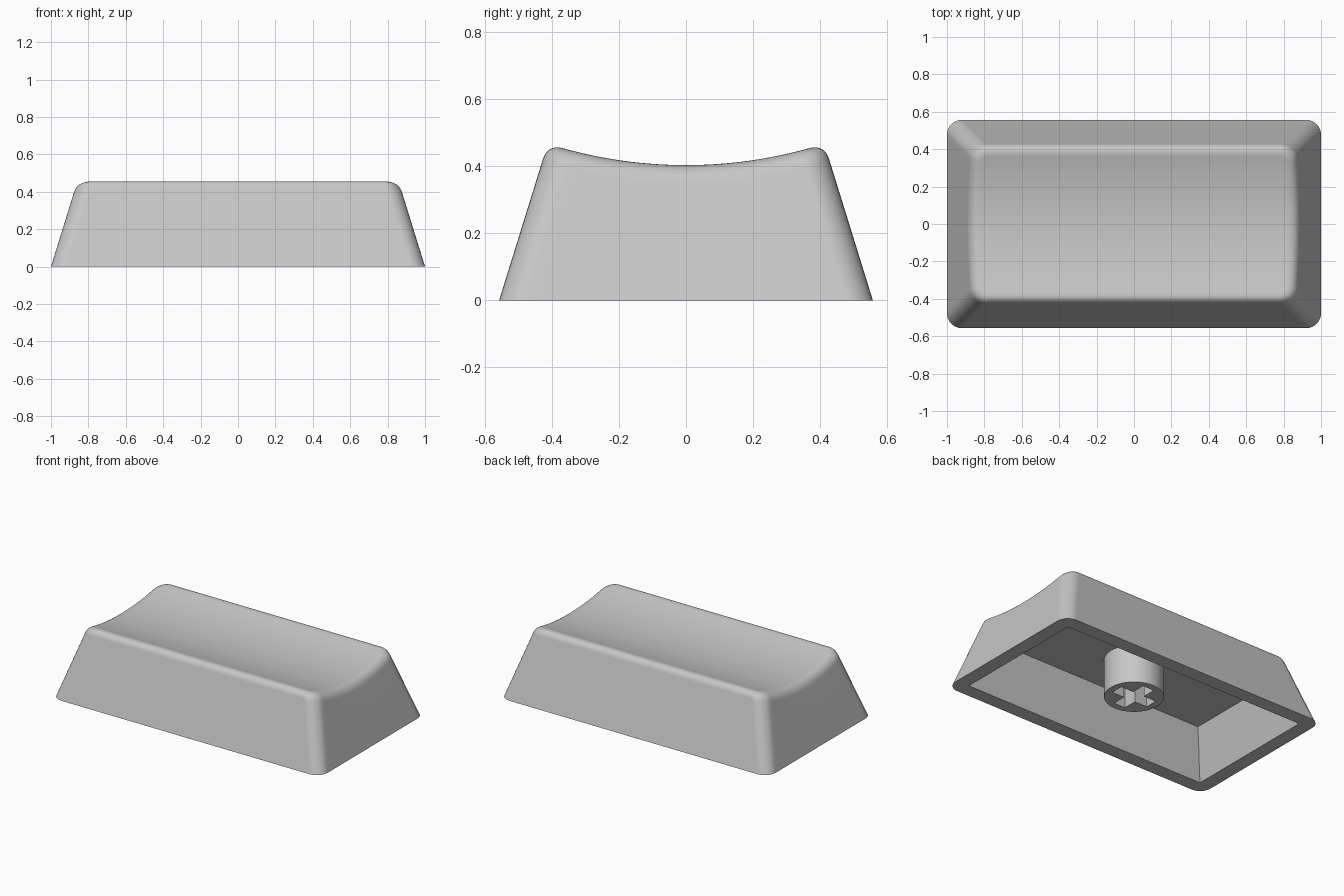
import bpy, bmesh, math

if "Cube" in bpy.data.objects:
    bpy.data.objects.remove(bpy.data.objects["Cube"])

HALF_X, HALF_Y = 1.0, 0.557      # base half sizes
SLOPE = 0.31                     # inward lean of the walls
DISH_R, DISH_Z = 1.36, 0.403     # cylindrical dish in the top
FILLET, CORNER = 0.052, 0.08     # top edge and corner rounding
WALL, CEILING = 0.094, 0.31      # hollow underside

grey = bpy.data.materials.new("light grey plastic")
grey.diffuse_color = (0.57, 0.57, 0.57, 1)
grey.use_nodes = True
grey.node_tree.nodes["Principled BSDF"].inputs["Base Color"].default_value = grey.diffuse_color


def dish(y):
    return DISH_Z + DISH_R - math.sqrt(DISH_R ** 2 - y * y)


# Right half of a rounded rectangle: (corner-centre fractions, outward direction)
N_ARC, N_SIDE = 8, 24
half = []
for i in range(N_ARC + 1):
    a = math.radians(-90 + 90 * i / N_ARC)
    half.append((1, -1, math.cos(a), math.sin(a)))
half += [(1, -1 + 2 * i / N_SIDE, 1, 0) for i in range(1, N_SIDE)]
half += [(x, -y, nx, -ny) for x, y, nx, ny in reversed(half[:N_ARC + 1])]


def place(p, inset, r):
    fx, fy, nx, ny = p
    return (fx * (HALF_X - inset - r) + r * nx, fy * (HALF_Y - inset - r) + r * ny)


def flat_ring(z, inset, r):
    return [(*place(p, inset, r), z) for p in half]


def dished_ring(drop, extra, r):
    """Ring that follows the dish, lowered by drop and moved inward by extra."""
    pts = []
    for p in half:
        z = DISH_Z
        for _ in range(12):
            x, y = place(p, SLOPE * z + extra, r)
            z = dish(y) - drop
        pts.append((x, y, z))
    return pts


# Shell: ceiling, cavity wall, rim, outer wall, rounded edge, dished top
rings = [flat_ring(CEILING, WALL + SLOPE * CEILING, 0),
         flat_ring(0, WALL, 0),
         flat_ring(0, 0, CORNER)]
STEPS = 8
for i in range(STEPS + 1):
    t = i / STEPS
    e = FILLET * t * t
    rings.append(dished_ring(FILLET * (1 - t) ** 2, e, CORNER - 0.8 * e))

bm = bmesh.new()
loops = []
for pts in rings:
    right = [bm.verts.new(p) for p in pts]
    left = [bm.verts.new((-x, y, z)) for x, y, z in pts]
    loops.append(right + left[::-1])
n = len(loops[0])
for a, b in zip(loops, loops[1:]):
    for i in range(n):
        j = (i + 1) % n
        bm.faces.new((a[i], a[j], b[j], b[i]))
for loop in (loops[0], loops[-1]):          # ceiling and dished top
    for i in range(n // 2 - 1):
        bm.faces.new((loop[i], loop[i + 1], loop[n - 2 - i], loop[n - 1 - i]))
bmesh.ops.remove_doubles(bm, verts=bm.verts, dist=1e-5)
bmesh.ops.recalc_face_normals(bm, faces=bm.faces)
mesh = bpy.data.meshes.new("cap_shell")
bm.to_mesh(mesh)
bm.free()
shell = bpy.data.objects.new("cap_shell", mesh)
bpy.context.collection.objects.link(shell)

# Stem under the ceiling
STEM_Z = 0.055
bpy.ops.mesh.primitive_cylinder_add(vertices=64, radius=0.18, depth=CEILING - STEM_Z,
                                    location=(0, 0, (CEILING + STEM_Z) / 2))
stem = bpy.context.object
stem.name = "stem"

# Cross-shaped socket cutter
ARM, W = 0.135, 0.042
quarter = [(ARM, -W), (ARM, W), (W, W)]
cross = []
for k in range(4):
    c, s = round(math.cos(k * math.pi / 2)), round(math.sin(k * math.pi / 2))
    cross += [(x * c - y * s, x * s + y * c) for x, y in quarter]
bm = bmesh.new()
face = bm.faces.new([bm.verts.new((x, y, -0.1)) for x, y in cross])
out = bmesh.ops.extrude_face_region(bm, geom=[face])
for v in out["geom"]:
    if isinstance(v, bmesh.types.BMVert):
        v.co.z = CEILING + 0.1
bmesh.ops.recalc_face_normals(bm, faces=bm.faces)
mesh = bpy.data.meshes.new("socket_cutter")
bm.to_mesh(mesh)
bm.free()
cutter = bpy.data.objects.new("socket_cutter", mesh)
bpy.context.collection.objects.link(cutter)

mod = stem.modifiers.new("socket", 'BOOLEAN')
mod.operation, mod.solver, mod.object = 'DIFFERENCE', 'EXACT', cutter
bpy.context.view_layer.objects.active = stem
bpy.ops.object.modifier_apply(modifier=mod.name)
bpy.data.objects.remove(cutter)

# Colour and shading
for ob in (shell, stem):
    ob.data.materials.clear()
    ob.data.materials.append(grey)
    bpy.ops.object.select_all(action='DESELECT')
    ob.select_set(True)
    bpy.context.view_layer.objects.active = ob
    bpy.ops.object.shade_smooth_by_angle(angle=math.radians(30))
    wn = ob.modifiers.new("even_shading", 'WEIGHTED_NORMAL')
    wn.keep_sharp = True
